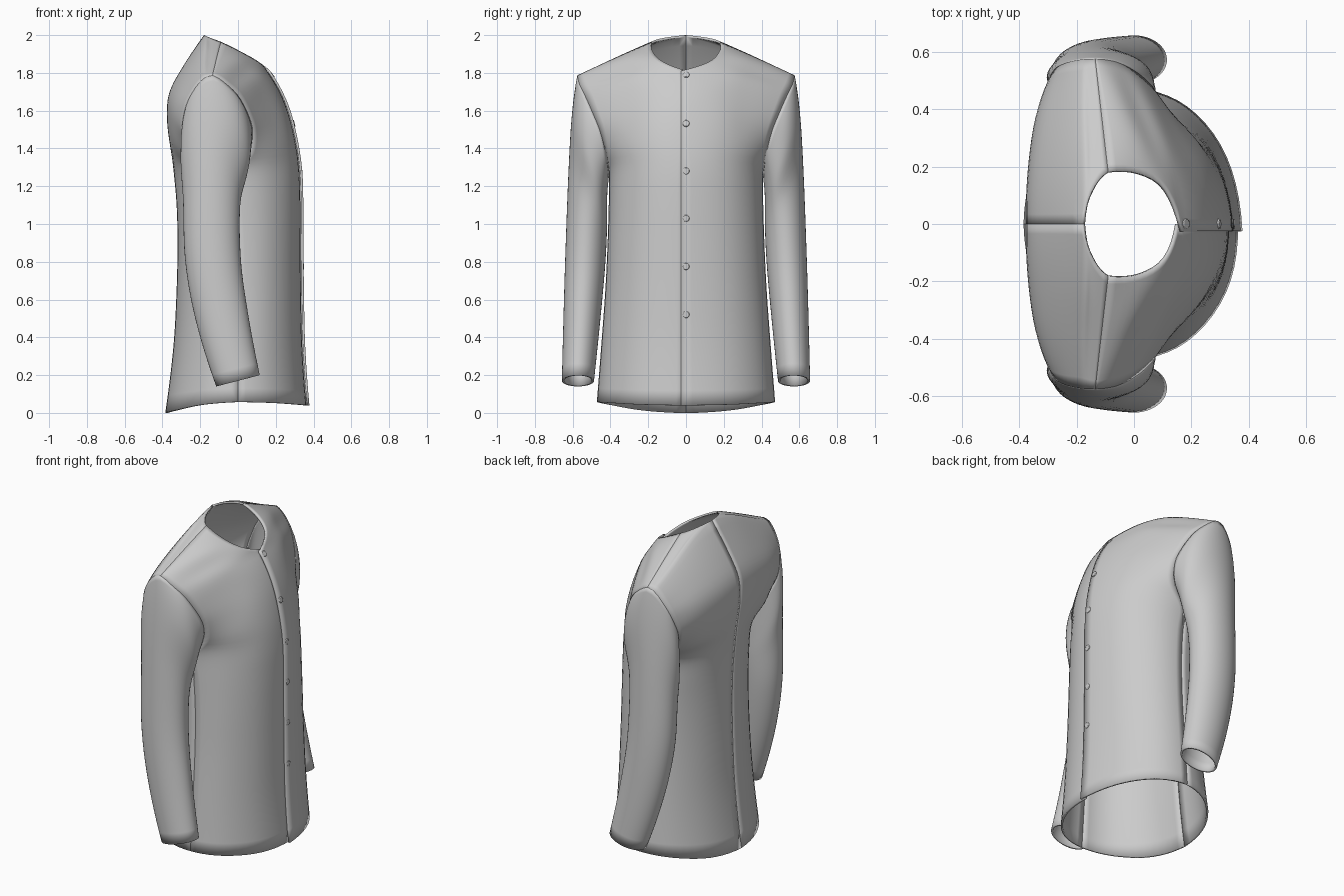
import bpy, bmesh, math
from mathutils import Vector as V

if "Cube" in bpy.data.objects:
    bpy.data.objects.remove(bpy.data.objects["Cube"])


def spline(P, n):
    """Smooth curve through the points, n steps per span."""
    P = [V(p) for p in P]
    Q = [3*P[0] - 3*P[1] + P[2]] + P + [3*P[-1] - 3*P[-2] + P[-3]]
    out = []
    for i in range(len(P) - 1):
        a, b, c, d = Q[i:i+4]
        for k in range(n):
            t = k / n
            out.append(0.5*(2*b + (c-a)*t + (2*a-5*b+4*c-d)*t*t + (3*b-a-3*c+d)*t**3))
    return out + [P[-1]]


def patch(net, corner):
    """Surface through a net of rows; the first column has a corner at the neck."""
    cols = [list(c) for c in zip(*net)]
    edge = spline(cols[0][:corner+1], 4) + spline(cols[0][corner:], 4)[1:]
    cols = [edge] + [spline(c, 4) for c in cols[1:]]
    return [spline(r, 5) for r in zip(*cols)]


def resample(P, n):
    d = [0]
    for a, b in zip(P, P[1:]):
        d.append(d[-1] + (b - a).length)
    out = []
    for k in range(n + 1):
        s = d[-1] * k / n
        i = max(j for j in range(len(P) - 1) if d[j] <= s + 1e-9)
        out.append(P[i].lerp(P[i+1], (s - d[i]) / (d[i+1] - d[i])))
    return out


def cloth(name, rows, flip=False, closed=False, mirror=False):
    bm = bmesh.new()
    g = [[bm.verts.new(p) for p in r] for r in rows]
    m = len(g[0])
    for a, b in zip(g, g[1:]):
        for j in range(m if closed else m - 1):
            k = (j + 1) % m
            f = [a[j], a[k], b[k], b[j]]
            bm.faces.new(f[::-1] if flip else f)
    me = bpy.data.meshes.new(name)
    bm.to_mesh(me)
    bm.free()
    ob = bpy.data.objects.new(name, me)
    bpy.context.collection.objects.link(ob)
    if mirror:
        mo = ob.modifiers.new("mirror", 'MIRROR')
        mo.use_axis = (False, True, False)
        mo.use_mirror_merge = False
    so = ob.modifiers.new("thickness", 'SOLIDIFY')
    so.thickness = 0.012
    so.offset = -1
    smooth(ob)
    return ob


def smooth(ob):
    bpy.ops.object.select_all(action='DESELECT')
    ob.select_set(True)
    bpy.context.view_layer.objects.active = ob
    bpy.ops.object.shade_smooth_by_angle(angle=math.radians(40))


# body levels: front z, back z, side z, front x, back x, side y, side x
levels = [(.04, .0, .058, .372, -.385, .472, 0),
          (.35, .35, .35, .35, -.342, .449, 0),
          (.65, .65, .65, .343, -.325, .427, 0),
          (.9, .9, .9, .341, -.32, .415, -.005),
          (1.1, 1.1, 1.1, .34, -.325, .409, -.02),
          (1.27, 1.27, 1.25, .335, -.34, .408, -.04)]


def body(front):
    rows = []
    for zf, zb, zs, xf, xb, ys, xs in levels:
        z0, xe = (zf, xf) if front else (zb, xb)
        row = []
        for deg in (0, 30, 60, 90):
            c, s = math.cos(math.radians(deg)), math.sin(math.radians(deg))
            row.append((xs + (xe - xs)*c, ys*s, z0 + (zs - z0)*s*s))
        rows.append(row)
    return rows


# upper rows run from centre or neckline to the armhole
shoulder = [(-.09, .183, 1.965), (-.105, .31, 1.91), (-.12, .44, 1.85), (-.135, .575, 1.787)]
chest = [
    [(.315, 0, 1.42), (.285, .17, 1.41), (.195, .32, 1.39), (.055, .425, 1.37)],
    [(.278, 0, 1.58), (.25, .17, 1.56), (.175, .32, 1.53), (.078, .455, 1.49)],
    [(.23, 0, 1.70), (.195, .17, 1.70), (.125, .34, 1.66), (.05, .495, 1.59)],
    [(.163, 0, 1.812), (.135, .2, 1.79), (.08, .36, 1.745), (0, .535, 1.68)],
    [(.11, .12, 1.858), (.075, .25, 1.835), (.02, .39, 1.79), (-.055, .562, 1.735)],
    [(.02, .175, 1.91), (0, .29, 1.885), (-.045, .42, 1.838), (-.1, .572, 1.77)],
    shoulder]
upper_back = [
    [(-.355, 0, 1.40), (-.35, .17, 1.40), (-.305, .34, 1.38), (-.2, .43, 1.34)],
    [(-.375, 0, 1.55), (-.37, .18, 1.55), (-.343, .36, 1.53), (-.29, .485, 1.48)],
    [(-.365, 0, 1.69), (-.358, .18, 1.68), (-.33, .38, 1.65), (-.28, .535, 1.61)],
    [(-.3, 0, 1.82), (-.288, .18, 1.81), (-.27, .38, 1.76), (-.24, .56, 1.70)],
    [(-.18, 0, 2.0), (-.185, .19, 1.945), (-.19, .38, 1.86), (-.19, .572, 1.765)],
    [(-.145, .12, 1.985), (-.15, .25, 1.932), (-.155, .41, 1.857), (-.16, .575, 1.782)],
    shoulder]


def front_net(dx, y):
    net = [list(r) for r in body(True) + chest]
    for r in net:
        if r[0][1] == 0:
            r[0] = (r[0][0] + dx, y, r[0][2])
    return net


# back panels and the two overlapping fronts
corner_f = len(levels) + 3
outer = patch(front_net(.006, -.025), corner_f)
inner = patch(front_net(-.01, 0), corner_f)
back = patch(body(False) + upper_back, len(levels) + 4)
cloth("back_panels", back, flip=True, mirror=True)
cloth("front_panel_over", outer)
cloth("front_panel_under", [[V((p.x, -p.y, p.z)) for p in r] for r in inner], flip=True)

# sleeves: armhole loop lofted through tilted ellipses down to the cuff
start = (len(levels) - 1) * 4
N = 20
fr = resample([r[-1] for r in inner[start:]][::-1], N)
bk = resample([r[-1] for r in back[start:]], N)
rings = [fr[:-1] + bk[:-1]]
# outer y,z / inner y,z / front x / back x / front-to-back z rise
for oy, oz, iy, iz, xf, xb, dz in [
        (.604, 1.58, .418, 1.13, .062, -.304, .0),
        (.622, 1.28, .418, .98, .014, -.291, .0),
        (.638, .86, .428, .78, .014, -.28, .02),
        (.648, .53, .452, .51, .05, -.225, .05),
        (.657, .17, .487, .17, .115, -.115, .06)]:
    c = V(((xf + xb)/2, (oy + iy)/2, (oz + iz)/2))
    a = V((0, (oy - iy)/2, (oz - iz)/2))
    b = V(((xf - xb)/2, 0, dz/2))
    rings.append([c + a*math.cos(math.pi*k/N) + b*math.sin(math.pi*k/N) for k in range(2*N)])
lines = [spline(col, 6) for col in zip(*rings)]
cloth("sleeves", list(zip(*lines)), closed=True, mirror=True)

# buttons follow the slope of the front edge
edge = [r[2] for r in outer[:corner_f*4 + 1]]
for z in (1.785, 1.53, 1.28, 1.03, .775, .52):
    p, q = next((a, b) for a, b in zip(edge, edge[1:]) if b.z >= z or b is edge[-1])
    x = p.x + (q.x - p.x)*(z - p.z)/(q.z - p.z)
    n = V((q.z - p.z, 0, p.x - q.x)).normalized()
    bpy.ops.mesh.primitive_cylinder_add(vertices=20, radius=.018, depth=.014,
                                        location=V((x, 0, z)) + n*.006)
    ob = bpy.context.object
    ob.name = "button"
    ob.rotation_euler = n.to_track_quat('Z', 'Y').to_euler()
    bv = ob.modifiers.new("bevel", 'BEVEL')
    bv.width = .003
    bv.segments = 2
    smooth(ob)
